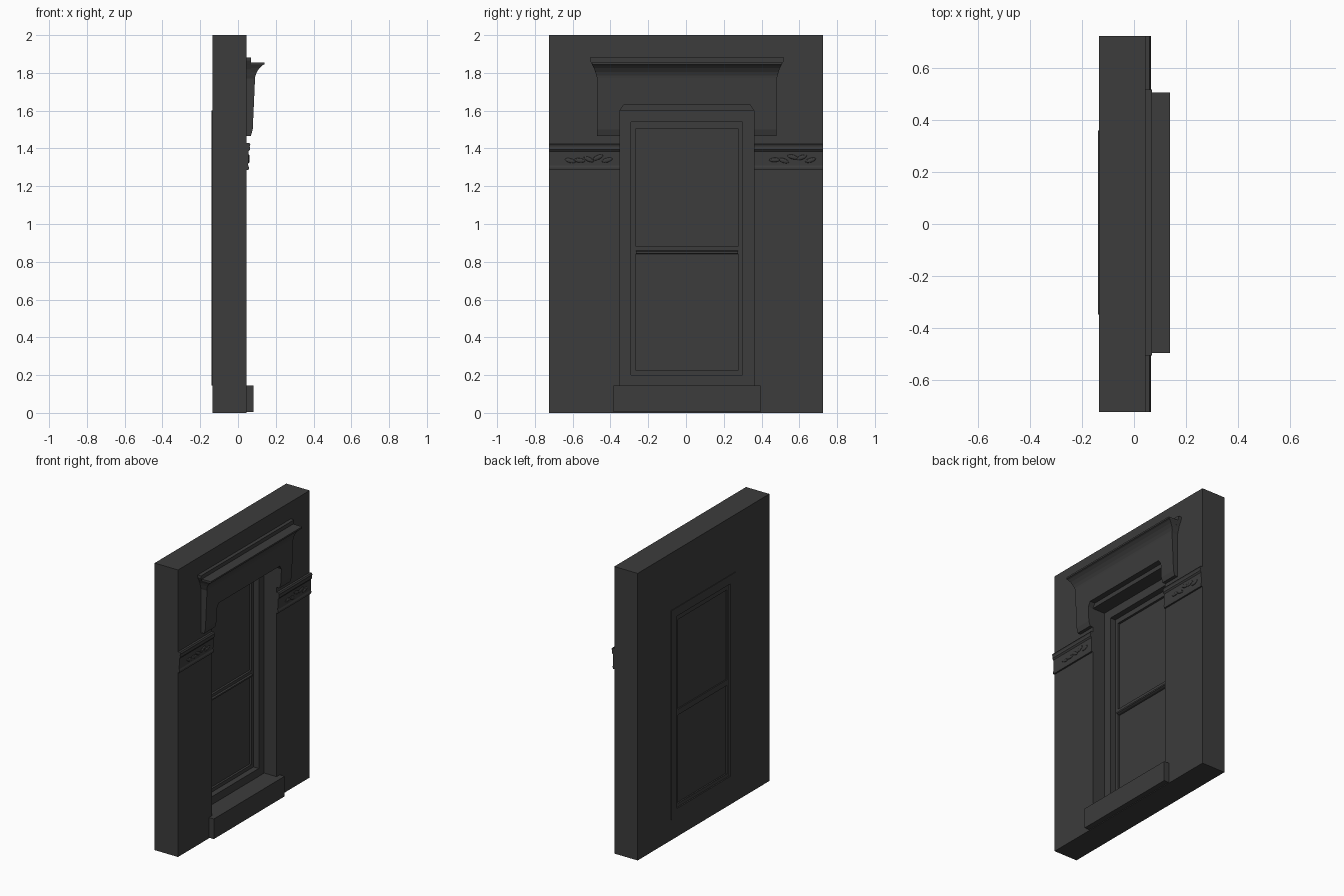
import bpy, bmesh, math, random
from mathutils import Vector

if "Cube" in bpy.data.objects:
    bpy.data.objects.remove(bpy.data.objects["Cube"])

stone = bpy.data.materials.new("dark grey stone")
COLOUR = (0.045, 0.045, 0.045, 1)
stone.diffuse_color = COLOUR
stone.use_nodes = True
stone.node_tree.nodes["Principled BSDF"].inputs["Base Color"].default_value = COLOUR

CENTRE = 0.005   # the window axis sits slightly off the wall axis
WALL_FRONT = 0.045


def finish(bm, name):
    bmesh.ops.recalc_face_normals(bm, faces=bm.faces)
    mesh = bpy.data.meshes.new(name)
    bm.to_mesh(mesh)
    bm.free()
    mesh.materials.append(stone)
    obj = bpy.data.objects.new(name, mesh)
    bpy.context.collection.objects.link(obj)
    return obj


def rect(half, z0, z1, centre=CENTRE):
    return [(centre - half, z0), (centre + half, z0),
            (centre + half, z1), (centre - half, z1)]


def slab(name, loops, x0, x1, front=None):
    """Fill a y-z outline with holes and give it depth along x."""
    bm = bmesh.new()
    for loop in loops:
        vs = [bm.verts.new((x0, y, z)) for y, z in loop]
        for a, b in zip(vs, vs[1:] + vs[:1]):
            bm.edges.new((a, b))
    bmesh.ops.triangle_fill(bm, edges=bm.edges[:], use_beauty=True,
                            normal=Vector((1, 0, 0)))
    out = bmesh.ops.extrude_face_region(bm, geom=bm.faces[:], use_keep_orig=True)
    for v in out["geom"]:
        if isinstance(v, bmesh.types.BMVert):
            v.co.x = front(v.co.z) if front else x1
    return finish(bm, name)


def moulding(name, sections):
    """Stack rectangles (half width, projection, height) into a mitred moulding."""
    bm = bmesh.new()
    rings = []
    for half, x, z in sections:
        rings.append([bm.verts.new(p) for p in (
            (0.03, CENTRE - half, z), (x, CENTRE - half, z),
            (x, CENTRE + half, z), (0.03, CENTRE + half, z))])
    for a, b in zip(rings, rings[1:]):
        for i in range(4):
            j = (i + 1) % 4
            bm.faces.new((a[i], a[j], b[j], b[i]))
    bm.faces.new(rings[0])
    bm.faces.new(rings[-1])
    return finish(bm, name)


def run(name, profile, y0, y1):
    """Sweep an x-z profile straight along y."""
    bm = bmesh.new()
    face = bm.faces.new([bm.verts.new((x, y0, z)) for x, z in profile])
    out = bmesh.ops.extrude_face_region(bm, geom=[face], use_keep_orig=True)
    for v in out["geom"]:
        if isinstance(v, bmesh.types.BMVert):
            v.co.y = y1
    return finish(bm, name)


# Wall with its window opening
slab("wall", [rect(0.725, 0, 2, 0), rect(0.355, 0.145, 1.6)], -0.135, WALL_FRONT)

# Window frame, sashes and panes, each set further back
slab("window_frame", [rect(0.355, 0.145, 1.6), rect(0.295, 0.2, 1.54)], -0.139, -0.05)
slab("window_sash", [rect(0.295, 0.2, 1.54), rect(0.27, 0.225, 0.84),
                     rect(0.27, 0.88, 1.505)], -0.13, -0.09)
slab("lower_pane", [rect(0.27, 0.225, 0.84)], -0.12, -0.105)
slab("upper_pane", [rect(0.27, 0.88, 1.505)], -0.122, -0.105)
run("meeting_rail", [(-0.09, 0.84), (-0.08, 0.845), (-0.08, 0.855), (-0.09, 0.86)],
    CENTRE - 0.27, CENTRE + 0.27)

# Sill
slab("sill", [rect(0.39, 0.005, 0.145)], 0.03, 0.083)

# Header board with side drops and a clipped-corner cut-out
half_outline = [(0.335, 1.63), (0.355, 1.6), (0.355, 1.5), (0.355, 1.465),
                (0.475, 1.465), (0.475, 1.5), (0.475, 1.6), (0.475, 1.78)]
outline = [(CENTRE + y, z) for y, z in half_outline]
outline += [(CENTRE - y, z) for y, z in reversed(half_outline)]


def header_front(z):
    return 0.068 if z < 1.48 else 0.078 + 0.045 * (z - 1.5)


slab("header_board", [outline], 0.03, 0.09, header_front)

# Crown moulding and the backing strip behind it
moulding("crown", [(0.475, 0.09, 1.77), (0.48, 0.092, 1.785), (0.485, 0.1, 1.805),
                   (0.492, 0.113, 1.825), (0.5, 0.128, 1.84), (0.503, 0.139, 1.845),
                   (0.503, 0.139, 1.856)])
moulding("crown_backing", [(0.475, 0.07, 1.77), (0.49, 0.07, 1.82),
                           (0.513, 0.07, 1.865), (0.513, 0.07, 1.882)])

# String course on either side, with low carved leaves
band = [(0.03, 1.285), (0.056, 1.285), (0.058, 1.3), (0.054, 1.31), (0.056, 1.385),
        (0.064, 1.395), (0.062, 1.41), (0.066, 1.42), (0.06, 1.43), (0.03, 1.43)]
random.seed(4)
for side, y0, y1 in (("right", -0.725, -0.35), ("left", 0.36, 0.725)):
    run(side + "_band", band, y0, y1)
    bm = bmesh.new()
    for i in range(5):
        made = bmesh.ops.create_icosphere(bm, subdivisions=2, radius=1)["verts"]
        tilt = random.uniform(-0.5, 0.5)
        middle = y0 + (y1 - y0) * (0.3 + 0.13 * i)
        height = 1.345 + random.uniform(-0.012, 0.012)
        for v in made:
            a, b = v.co.y * 0.03, v.co.z * 0.012
            v.co = (0.055 + v.co.x * 0.007,
                    middle + a * math.cos(tilt) - b * math.sin(tilt),
                    height + a * math.sin(tilt) + b * math.cos(tilt))
    finish(bm, side + "_band_leaves")
